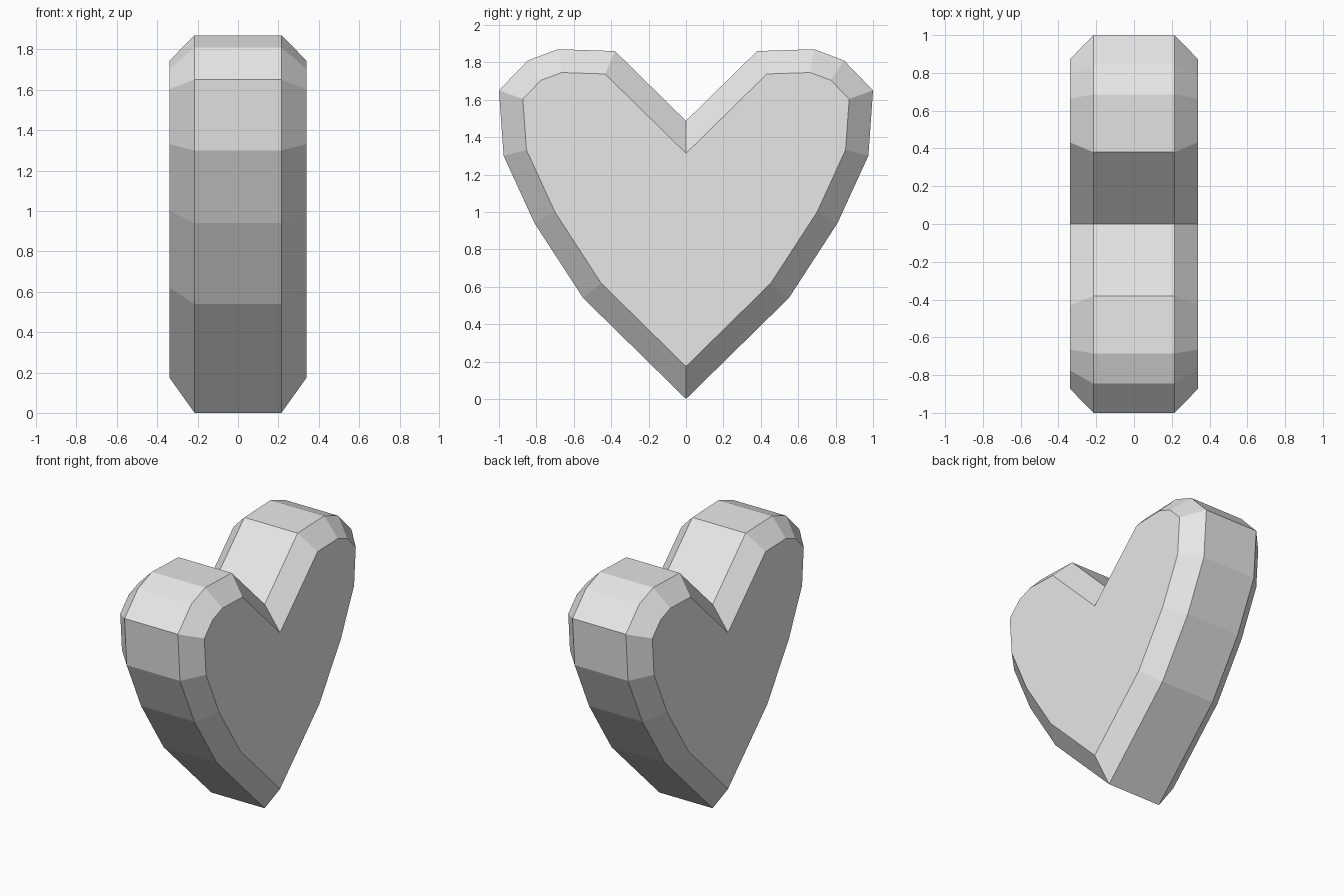
import bpy
import bmesh

old = bpy.data.objects.get("Cube")
if old:
    bpy.data.objects.remove(old, do_unlink=True)

HALF_BODY = 0.215   # half thickness of the straight rim
BEVEL = 0.124       # width and height of the chamfer

# Half outline (y, z) from the bottom tip up to the notch
half = [(0, 0), (0.55, 0.54), (0.81, 0.94), (0.975, 1.30), (1.0, 1.65),
        (0.845, 1.81), (0.685, 1.87), (0.38, 1.86), (0, 1.487)]
outline = half + [(-y, z) for y, z in reversed(half[1:-1])]

# Plain light grey
grey = bpy.data.materials.new("light_grey")
grey.use_nodes = True
colour = (0.8, 0.8, 0.8, 1)
grey.diffuse_color = colour
grey.node_tree.nodes["Principled BSDF"].inputs["Base Color"].default_value = colour

# Rim: outline bridged between two caps
bm = bmesh.new()
rings = [[bm.verts.new((x, y, z)) for y, z in outline]
         for x in (-HALF_BODY, HALF_BODY)]
caps = [bm.faces.new(ring) for ring in rings]
n = len(outline)
for i in range(n):
    j = (i + 1) % n
    bm.faces.new((rings[0][i], rings[0][j], rings[1][j], rings[1][i]))
bmesh.ops.recalc_face_normals(bm, faces=bm.faces[:])
bm.normal_update()

# Chamfered sides: inset each cap while raising it outwards
bmesh.ops.inset_region(bm, faces=caps, thickness=BEVEL, depth=BEVEL,
                       use_even_offset=True, use_boundary=True)

mesh = bpy.data.meshes.new("heart")
bm.to_mesh(mesh)
bm.free()
mesh.materials.append(grey)
heart = bpy.data.objects.new("heart", mesh)
bpy.context.collection.objects.link(heart)
